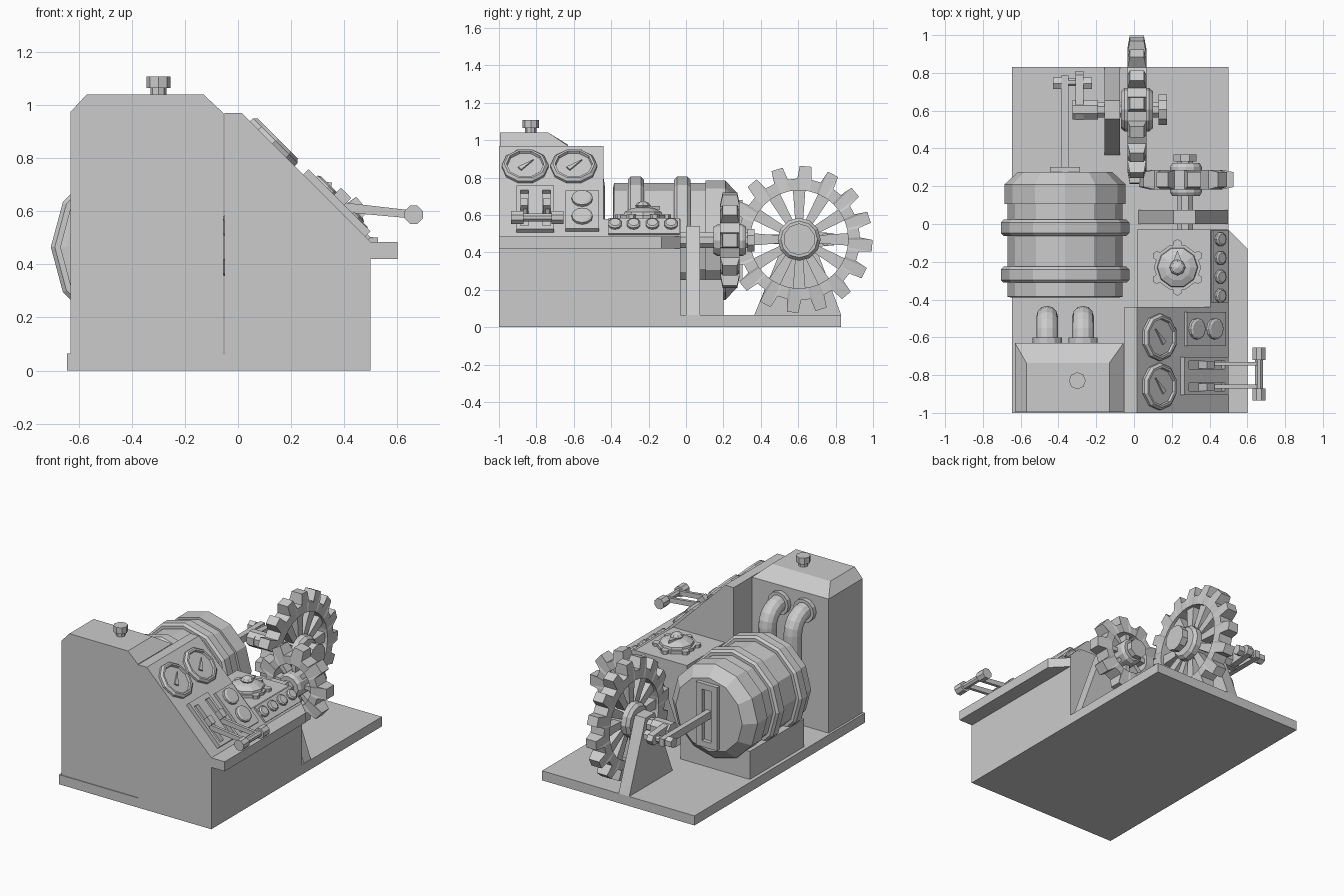
import bpy, bmesh, math
from mathutils import Vector, Matrix

if "Cube" in bpy.data.objects:
    bpy.data.objects.remove(bpy.data.objects["Cube"])

grey = bpy.data.materials.new("machine grey")
grey.diffuse_color = (0.6, 0.6, 0.6, 1)
grey.use_nodes = True
grey.node_tree.nodes["Principled BSDF"].inputs["Base Color"].default_value = grey.diffuse_color
X, Y, Z = Vector((1, 0, 0)), Vector((0, 1, 0)), Vector((0, 0, 1))
SLOPE = Vector((1, 0, 1)).normalized()


def finish(name, bm):
    bmesh.ops.recalc_face_normals(bm, faces=bm.faces)
    me = bpy.data.meshes.new(name)
    bm.to_mesh(me)
    bm.free()
    me.materials.append(grey)
    ob = bpy.data.objects.new(name, me)
    bpy.context.collection.objects.link(ob)
    return ob


def frame(p, w):
    """Local frame at p whose third axis is w."""
    w = Vector(w).normalized()
    ref = Y if abs(w.x) > 0.9 else X
    u = (ref - w * ref.dot(w)).normalized()
    v = w.cross(u)
    m = Matrix((u, v, w)).transposed().to_4x4()
    m.translation = Vector(p)
    return m


def skin(name, rings, caps=True):
    """Join equal rings of points into a closed body."""
    bm = bmesh.new()
    vs = [[bm.verts.new(q) for q in r] for r in rings]
    n = len(vs[0])
    for a, b in zip(vs, vs[1:]):
        for i in range(n):
            bm.faces.new((a[i], a[(i + 1) % n], b[(i + 1) % n], b[i]))
    if caps:
        bm.faces.new(vs[0])
        bm.faces.new(vs[-1])
    else:
        for i in range(n):
            j = (i + 1) % n
            bm.faces.new((vs[-1][i], vs[-1][j], vs[0][j], vs[0][i]))
    return finish(name, bm)


def prism(name, pts, m, h0, h1):
    return skin(name, [[m @ Vector((a, b, h)) for a, b in pts] for h in (h0, h1)])


def rect(a0, a1, b0, b1):
    return [(a0, b0), (a1, b0), (a1, b1), (a0, b1)]


def box(name, x0, x1, y0, y1, z0, z1):
    return prism(name, rect(x0, x1, y0, y1), Matrix(), z0, z1)


def lathe(name, p, w, profile, n=12, turn=0.0):
    m = frame(p, w)
    return skin(name, [[m @ Vector((r * math.cos(turn + math.tau * i / n),
                                    r * math.sin(turn + math.tau * i / n), h))
                        for i in range(n)] for r, h in profile])


def rod(name, p, q, r, n=8):
    p, q = Vector(p), Vector(q)
    return lathe(name, p, q - p, [(r, 0), (r, (q - p).length)], n, math.pi / n)


def gear(name, p, w, teeth, tip, root, inner, hub, half, spokes, turn):
    m = frame(p, w)

    def loop(h, kind):
        out = []
        for t in range(teeth):
            for f, r in ((-0.30, root), (-0.20, tip), (0.20, tip), (0.30, root)):
                a = turn + math.tau * (t + f) / teeth
                r = inner if kind == "inner" else r
                hh = h * (0.75 if kind == "outer" and r == tip else 1)
                out.append(m @ Vector((r * math.cos(a), r * math.sin(a), hh)))
        return out
    skin(name, [loop(-half, "inner"), loop(-half, "outer"), loop(half, "outer"),
                loop(half, "inner")], caps=False)
    for i in range(spokes):
        s = m @ Matrix.Rotation(math.tau * i / spokes, 4, 'Z')
        k = 0.13 * inner
        prism(name + "_spoke", [(hub * .8, -k * .6), (inner * 1.04, -k),
                                (inner * 1.04, k), (hub * .8, k * .6)], s, -half * .6, half * .6)
    lathe(name + "_hub", p, w, [(hub * .85, -half - .035), (hub, -half - .015),
                                (hub, half + .015), (hub * .85, half + .035)], 12)


# Base and cabinet
box("base_plate", -0.645, 0.5, -1, 0.83, 0, 0.065)
skin("cabinet", [[Vector(q) for q in ring] for ring in (
    [(-.63, -.995, .065), (-.055, -.995, .065), (-.055, -.63, .065), (-.63, -.63, .065)],
    [(-.63, -.995, .975), (-.055, -.995, .97), (-.055, -.63, .97), (-.63, -.63, .975)],
    [(-.57, -.995, 1.04), (-.13, -.995, 1.04), (-.13, -.735, 1.04), (-.57, -.735, 1.04)])])
lathe("cabinet_cap", (-.3, -.83, 1.04), Z, [(.03, 0), (.03, .025), (.045, .025), (.045, .068)], 8)

# Console: tall and low sections plus hand shelf
side = frame((0, 0, 0), -Y)
prism("tall_console", [(-.05, 0), (.5, 0), (.5, .485), (.015, .97), (-.05, .97)], side, .44, 1)
prism("low_console", [(.015, 0), (.5, 0), (.5, .485), (.405, .58), (.015, .58)], side, .03, .44)
prism("shelf", [(.49, -1), (.6, -1), (.6, -.13), (.5, -.03), (.49, -.03)], Matrix(), .42, .485)


def on_slope(y, z):
    return Vector((.985 - z, y, z))


# Gauges
for y, a in ((-.86, 2.3), (-.6, 2.3)):
    c = on_slope(y, .855)
    lathe("gauge", c, SLOPE, [(.125, -.01), (.125, .015), (.112, .028), (.1, .028), (.096, .012)],
          10, math.pi / 10)
    m = frame(c, SLOPE) @ Matrix.Rotation(a, 4, 'Z')
    prism("gauge_needle", [(-.04, -.014), (-.04, .014), (.06, 0)], m, .01, .022)

# Button plates and buttons
prism("twin_button_plate", rect(-.145, .145, -.09, .09), frame(on_slope(-.555, .615), SLOPE), -.01, .02)
for z in (.67, .575):
    lathe("large_button", on_slope(-.555, z), SLOPE, [(.056, 0), (.056, .035), (.045, .042)], 12)
prism("row_button_plate", rect(-.058, .058, -.19, .19), frame(on_slope(-.225, .535), SLOPE), -.01, .012)
for y in (-.38, -.28, -.18, -.08):
    lathe("small_button", on_slope(y, .54), SLOPE, [(.037, 0), (.037, .025), (.028, .032)], 10)

# Lever plate with two slots, levers and grip
m = frame(on_slope(-.805, .622), SLOPE)
for r in (rect(-.165, -.13, -.1, .1), rect(.14, .165, -.1, .1), rect(-.13, .14, -.1, -.08),
          rect(-.13, .14, -.038, .038), rect(-.13, .14, .08, .1)):
    prism("lever_plate", r, m, -.01, .028)
for v in (-.06, .06):
    prism("lever_pivot", rect(-.03, .025, v - .02, v + .02), m, -.01, .065)
    y = -.80 + v
    prism("lever_arm", [(.36, .60), (.38, .635), (.665, .602), (.665, .572)], side, -y - .01, -y + .01)
rod("grip_bar", (.662, -.90, .587), (.662, -.68, .587), .022)
for y in (-.935, -.72):
    rod("grip_end", (.662, y, .587), (.662, y + .065, .587), .037)

# Valve on the low console
v = (.23, -.23, .575)
lathe("valve_flange", v, Z, [(.125, 0), (.125, .025)], 10)
for i in range(6):
    a = math.tau * (i + .5) / 6
    rod("valve_lug", (v[0] + .125 * math.cos(a), v[1] + .125 * math.sin(a), .575),
        (v[0] + .125 * math.cos(a), v[1] + .125 * math.sin(a), .602), .025, 6)
lathe("valve_dome", v, Z, [(.11, .02), (.105, .04), (.07, .058), (.04, .065)], 10)
lathe("valve_knob", v, Z, [(.03, .06), (.042, .075), (.03, .09), (.005, .1)], 8)
prism("valve_pointer", [(.195, -.23), (.265, -.23), (.23, -.14)], Matrix(), .63, .648)

# Barrel on its mount
C = Vector((-.365, 0, .465))
box("barrel_mount", -.62, -.1, -.38, .2, .065, .255)
lathe("barrel", C, Y, [(.28, -.39), (.305, -.385), (.305, .105), (.32, .105), (.32, .21), (.25, .275)], 12)
for y in (-.268, -.02):
    lathe("barrel_band", C + Y * y, Y, [(.325, -.043), (.34, -.028), (.34, .028), (.325, .043)], 12)
for n, a in (("side", (-.445, -.4, .25, .68)), ("side", (-.33, -.285, .25, .68)),
             ("end", (-.4, -.33, .25, .29)), ("end", (-.4, -.33, .64, .68))):
    box("slot_" + n, a[0], a[1], .26, .302, a[2], a[3])

# Elbow pipes
for x in (-.46, -.27):
    lathe("pipe_flange", (x, -.635, .86), Y, [(.078, 0), (.078, .035)], 12)
    path = [Vector((x, -.63, .86)), Vector((x, -.6, .86))]
    path += [Vector((x, -.6 + .11 * math.sin(t), .75 + .11 * math.cos(t)))
             for t in [math.pi / 2 * i / 5 for i in range(1, 6)]]
    path.append(Vector((x, -.49, .065)))
    rings = []
    for i, p in enumerate(path):
        t = (path[min(i + 1, len(path) - 1)] - path[max(i - 1, 0)]).normalized()
        if i == len(path) - 2:
            t = -Z
        s = t.cross(X)
        rings.append([p + .057 * (X * math.cos(a) + s * math.sin(a))
                      for a in [math.tau * k / 12 for k in range(12)]])
    skin("elbow_pipe", rings)

# Drive wheel, shaft and triangular support
D = Vector((.015, .605, .47))
gear("drive_gear", D, X, 16, .393, .325, .262, .115, .05, 12, math.radians(-5))
rod("drive_shaft", (-.29, .605, .47), (.15, .605, .47), .045)
rod("drive_shaft_cap", (.13, .605, .47), (.175, .605, .47), .085, 10)
prism("drive_support", [(.365, .065), (.83, .065), (.655, .53), (.555, .53)], frame((0, 0, 0), X), -.155, -.075)

# Crank and connecting rod
prism("crank_arm", [(.55, .445), (.585, .42), (.79, .438), (.81, .47), (.79, .502), (.585, .52), (.55, .495)],
      frame((0, 0, 0), X), -.31, -.267)
rod("crank_hub", (-.325, .605, .47), (-.19, .605, .47), .055)
rod("crank_pin", (-.41, .75, .47), (-.25, .75, .47), .022)
for x in (-.43, -.267):
    rod("crank_nut", (x, .745, .47), (x + .045, .745, .47), .035, 6)
box("connecting_rod", -.383, -.346, .2, .785, .445, .495)

# Driven gear, shaft and support
G = Vector((.275, .235, .465))
gear("driven_gear", G, Y, 9, .255, .195, .14, .085, .052, 8, 0)
rod("driven_shaft", (.27, -.04, .465), (.27, .35, .465), .045)
rod("driven_shaft_cap", (.27, .33, .465), (.27, .367, .465), .065)
prism("driven_support", [(.025, .065), (.495, .065), (.325, .54), (.21, .54)], side, -.075, 0)
